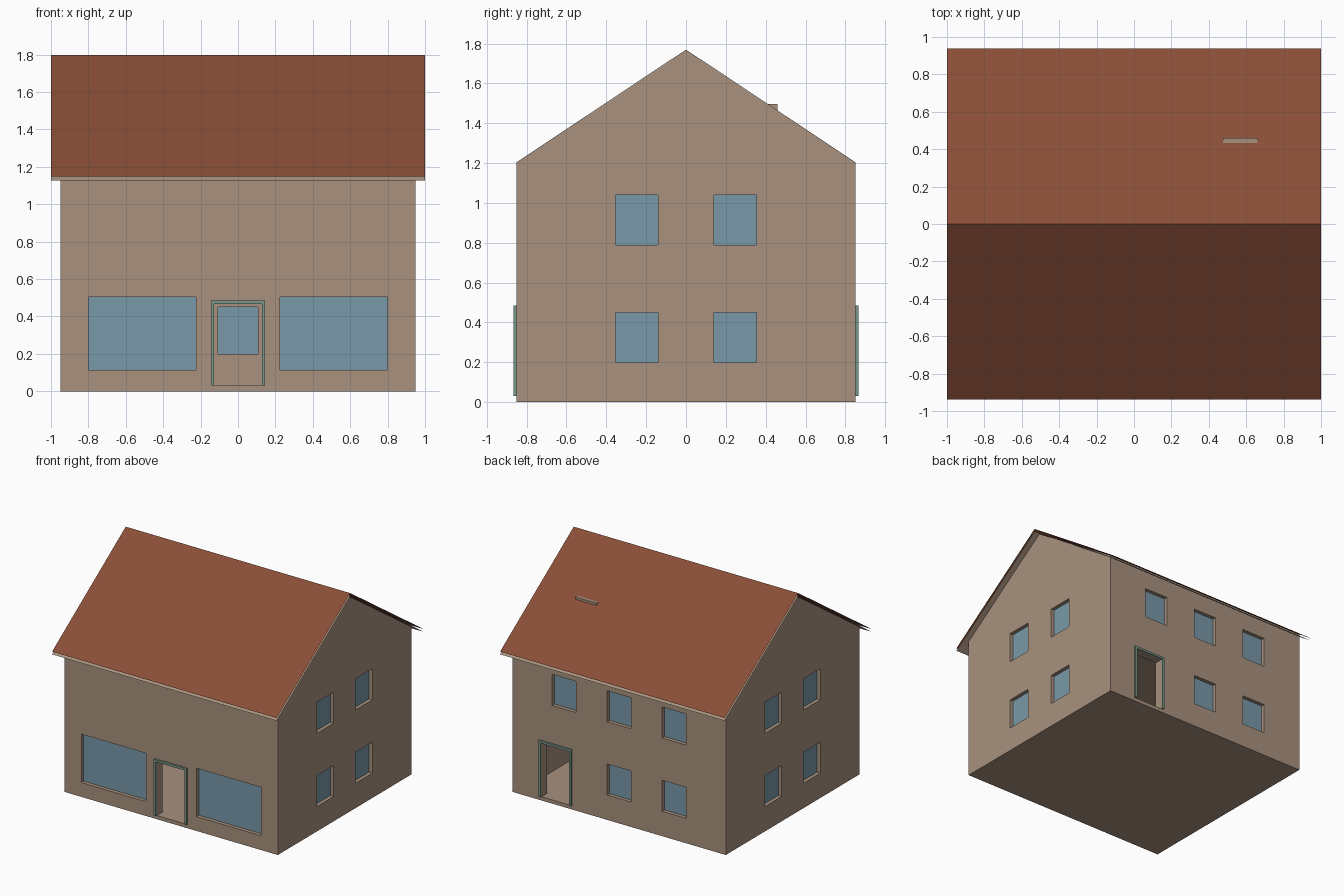
import bpy
import bmesh
from mathutils import Matrix, Vector

if "Cube" in bpy.data.objects:
    bpy.data.objects.remove(bpy.data.objects["Cube"], do_unlink=True)

HX, HY = 0.95, 0.85          # half size of the walls
WALL = 0.07                  # wall thickness
EAVE, APEX = 1.205, 1.77     # gable heights


def material(name, rgb):
    """Flat colour given as sRGB bytes, stored as linear values."""
    linear = [((c / 255 + 0.055) / 1.055) ** 2.4 for c in rgb]
    mat = bpy.data.materials.new(name)
    mat.use_nodes = True
    mat.diffuse_color = (*linear, 1)
    mat.node_tree.nodes["Principled BSDF"].inputs["Base Color"].default_value = (*linear, 1)
    return mat


plaster = material("tan_plaster", (168, 145, 126))
tile = material("red_brown_tile", (137, 79, 56))
glass = material("blue_glass", (120, 152, 168))
trim = material("grey_green_trim", (122, 150, 136))


def finish(name, bm, mat):
    mesh = bpy.data.meshes.new(name)
    bm.to_mesh(mesh)
    bm.free()
    mesh.materials.append(mat)
    obj = bpy.data.objects.new(name, mesh)
    bpy.context.collection.objects.link(obj)
    return obj


def boxes(name, spans, mat):
    """One object made of boxes, each given by two opposite corners."""
    bm = bmesh.new()
    for a, b in spans:
        a, b = Vector(a), Vector(b)
        size = [abs(v) for v in b - a]
        place = Matrix.Translation((a + b) / 2) @ Matrix.Diagonal((*size, 1))
        bmesh.ops.create_cube(bm, size=1, matrix=place)
    return finish(name, bm, mat)


def wall_box(side, along, z, outer, inner):
    """Box in a wall: along is the span on the wall, outer/inner are depths into it."""
    axis, sign = side
    half = HX if axis == "x" else HY
    p, q = sign * (half - outer), sign * (half - inner)
    if axis == "x":
        return (p, along[0], z[0]), (q, along[1], z[1])
    return (along[0], p, z[0]), (along[1], q, z[1])


FRONT, BACK, LEFT, RIGHT = ("y", -1), ("y", 1), ("x", 1), ("x", -1)
LOWER, UPPER = (0.20, 0.45), (0.79, 1.04)

# Window layout: wall, span along the wall, height span
windows = [(FRONT, span, (0.115, 0.505)) for span in ((-0.80, -0.225), (0.225, 0.80))]
for side in (LEFT, RIGHT):
    for z in (LOWER, UPPER):
        windows += [(side, span, z) for span in ((-0.355, -0.14), (0.14, 0.355))]
for centre in (-0.49, 0, 0.49):
    span = (centre - 0.107, centre + 0.107)
    windows.append((BACK, span, UPPER))
    if centre <= 0:
        windows.append((BACK, span, LOWER))

# Doorways: wall and centre
doors = [("front", FRONT, 0), ("back", BACK, 0.565)]
SILL, HEAD, DOOR_HALF, TRIM = 0.03, 0.467, 0.127, 0.018

# House walls: gable profile extruded along x
bm = bmesh.new()
profile = [(-HY, 0), (HY, 0), (HY, EAVE), (0, APEX), (-HY, EAVE)]
end = bm.faces.new([bm.verts.new((-HX, y, z)) for y, z in profile])
extruded = bmesh.ops.extrude_face_region(bm, geom=[end], use_keep_orig=True)["geom"]
bmesh.ops.translate(bm, vec=(2 * HX, 0, 0),
                    verts=[v for v in extruded if isinstance(v, bmesh.types.BMVert)])
bmesh.ops.recalc_face_normals(bm, faces=bm.faces)
walls = finish("house_walls", bm, plaster)

# Hollow rooms on both storeys, then window and door openings
ix, iy = HX - WALL, HY - WALL
rooms = boxes("room_cutter", [((-ix, -iy, 0.028), (ix, iy, 0.6)),
                              ((-ix, -iy, 0.64), (ix, iy, 1.12))], plaster)
holes = [wall_box(side, span, z, -0.05, 0.1) for side, span, z in windows]
holes += [wall_box(side, (c - DOOR_HALF, c + DOOR_HALF), (SILL, HEAD), -0.05, 0.1)
          for _, side, c in doors]
openings = boxes("opening_cutter", holes, plaster)
for cutter in (rooms, openings):
    cutter.hide_render = True
    mod = walls.modifiers.new(cutter.name, "BOOLEAN")
    mod.operation, mod.solver, mod.object = "DIFFERENCE", "EXACT", cutter
bpy.context.view_layer.update()
cut = bpy.data.meshes.new_from_object(
    walls.evaluated_get(bpy.context.evaluated_depsgraph_get()))
walls.modifiers.clear()
walls.data = cut
for cutter in (rooms, openings):
    bpy.data.objects.remove(cutter, do_unlink=True)

# Recessed window panes
boxes("window_panes", [wall_box(side, span, z, 0.03, 0.045) for side, span, z in windows], glass)

# Door frames: two jambs and a lintel
for label, side, c in doors:
    parts = []
    for s in (-1, 1):
        edge = sorted((c + s * DOOR_HALF, c + s * (DOOR_HALF + TRIM)))
        parts.append(wall_box(side, edge, (SILL, HEAD), -0.015, 0.005))
    reach = DOOR_HALF + TRIM
    parts.append(wall_box(side, (c - reach, c + reach), (HEAD, HEAD + TRIM), -0.015, 0.005))
    boxes(label + "_door_frame", parts, trim)


# Roof: tiled sheet above a plaster-coloured lining sheet
def roof_sheet(name, ridge, eave, mat):
    bm = bmesh.new()
    rows = [[bm.verts.new((x, y, z)) for x in (-1, 1)]
            for y, z in ((-0.937, eave), (0, ridge), (0.937, eave))]
    for low, high in zip(rows, rows[1:]):
        bm.faces.new((low[0], low[1], high[1], high[0]))
    return finish(name, bm, mat)


roof_sheet("roof_tiles", 1.797, 1.149, tile)
roof_sheet("roof_lining", 1.775, 1.127, plaster)

# Low chimney breaking through the back slope
boxes("chimney", [((0.475, 0.28, 1.2), (0.66, 0.46, 1.497))], plaster)
